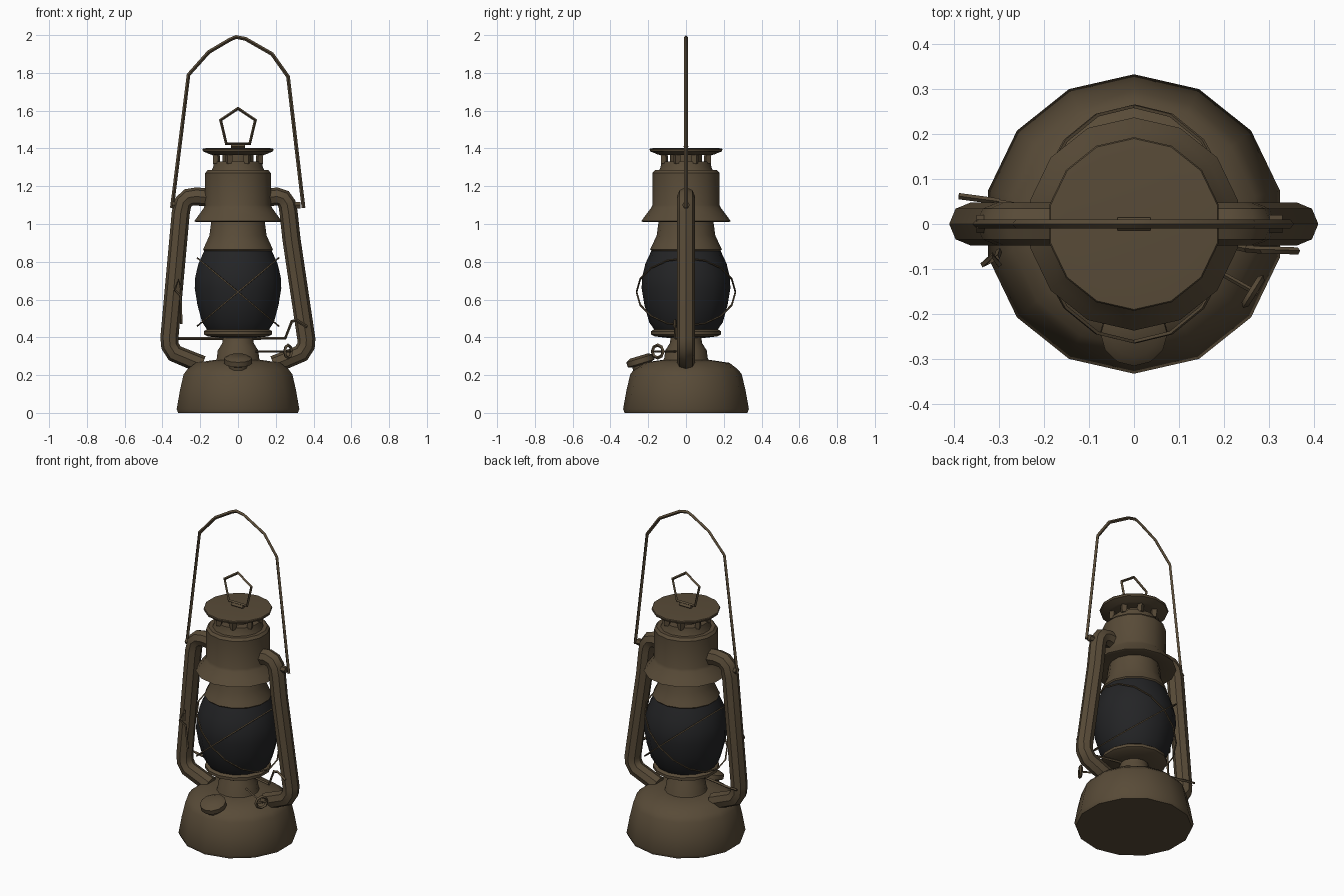
import bpy, bmesh, math
from mathutils import Vector, Matrix

if "Cube" in bpy.data.objects:
    bpy.data.objects.remove(bpy.data.objects["Cube"])


def material(name, rgb):
    m = bpy.data.materials.new(name)
    m.diffuse_color = (*rgb, 1)
    m.use_nodes = True
    m.node_tree.nodes["Principled BSDF"].inputs["Base Color"].default_value = m.diffuse_color
    return m


BRASS = material("aged brown metal", (0.098, 0.07, 0.039))
GLASS = material("dark glass", (0.017, 0.0175, 0.019))


def finish(ob, angle=40):
    bpy.ops.object.select_all(action='DESELECT')
    ob.select_set(True)
    bpy.context.view_layer.objects.active = ob
    bpy.ops.object.shade_smooth_by_angle(angle=math.radians(angle))
    return ob


def lathe(name, profile, mat=BRASS, n=14, matrix=None, angle=40):
    """Revolve (radius, z) points about z and close both ends."""
    bm = bmesh.new()
    rings = []
    for r, z in profile:
        rings.append([bm.verts.new((r * math.sin(2 * math.pi * i / n),
                                    r * math.cos(2 * math.pi * i / n), z)) for i in range(n)])
    for a, b in zip(rings, rings[1:]):
        for i in range(n):
            j = (i + 1) % n
            bm.faces.new((a[i], a[j], b[j], b[i]))
    bm.faces.new(rings[0])
    bm.faces.new(rings[-1])
    bmesh.ops.recalc_face_normals(bm, faces=bm.faces)
    me = bpy.data.meshes.new(name)
    bm.to_mesh(me)
    bm.free()
    ob = bpy.data.objects.new(name, me)
    bpy.context.collection.objects.link(ob)
    me.materials.append(mat)
    if matrix:
        me.transform(matrix)
    return finish(ob, angle)


def tube(name, pts, r, res=0, closed=False, angle=40):
    """Round bar swept along a list of points."""
    cu = bpy.data.curves.new(name, 'CURVE')
    cu.dimensions = '3D'
    cu.bevel_depth = r
    cu.bevel_resolution = res
    cu.use_fill_caps = True
    sp = cu.splines.new('POLY')
    sp.points.add(len(pts) - 1)
    for p, co in zip(sp.points, pts):
        p.co = (*co, 1)
    sp.use_cyclic_u = closed
    cu.materials.append(BRASS)
    ob = bpy.data.objects.new(name, cu)
    bpy.context.collection.objects.link(ob)
    bpy.ops.object.select_all(action='DESELECT')
    ob.select_set(True)
    bpy.context.view_layer.objects.active = ob
    bpy.ops.object.convert(target='MESH')
    return finish(bpy.context.view_layer.objects.active, angle)


def aim(loc, direction):
    q = Vector((0, 0, 1)).rotation_difference(Vector(direction))
    return Matrix.Translation(loc) @ q.to_matrix().to_4x4()


# Fuel tank and burner
lathe("fuel_tank", [(0.325, 0), (0.333, 0.02), (0.315, 0.12), (0.295, 0.205), (0.275, 0.23),
                    (0.23, 0.265), (0.13, 0.28)])
lathe("burner_neck", [(0.125, 0.27), (0.115, 0.29), (0.11, 0.33), (0.085, 0.37), (0.08, 0.41)])
lathe("globe_plate", [(0.08, 0.395), (0.165, 0.405), (0.185, 0.415), (0.185, 0.432), (0.165, 0.445)])

# Glass globe
lathe("glass_globe", [(0.16, 0.43), (0.195, 0.48), (0.22, 0.57), (0.235, 0.66), (0.232, 0.72),
                      (0.215, 0.79), (0.18, 0.865)], GLASS)

# Chimney and hood
lathe("chimney_collar", [(0.18, 0.855), (0.19, 0.865), (0.178, 0.89), (0.155, 0.94), (0.143, 1.03)])
lathe("hood", [(0.14, 1.03), (0.225, 1.01), (0.237, 1.015), (0.215, 1.045), (0.185, 1.085), (0.178, 1.10),
               (0.178, 1.27), (0.165, 1.285)])
lathe("vent_ring", [(0.145, 1.28), (0.135, 1.30), (0.13, 1.33)])
lathe("vent_core", [(0.085, 1.30), (0.085, 1.385)])
for i in range(8):
    a = math.tau * (i + 0.5) / 8
    x, y = 0.122 * math.cos(a), 0.122 * math.sin(a)
    tube(f"vent_post_{i + 1}", [(x, y, 1.32), (x * 1.03, y * 1.03, 1.38)], 0.02)
lathe("top_cap", [(0.135, 1.365), (0.15, 1.368), (0.19, 1.385), (0.193, 1.395), (0.19, 1.40), (0.15, 1.403)])

# Lifting ring on the cap
tube("cap_ring", [(0, 0, 1.612), (0.092, 0, 1.55), (0.062, 0, 1.425), (-0.062, 0, 1.425),
                  (-0.092, 0, 1.55)], 0.009, closed=True)
tube("ring_clip", [(-0.037, 0, 1.41), (0.037, 0, 1.41)], 0.014)

# Carrying handle
tube("carrying_handle", [(x, 0, z) for x, z in
     [(-0.35, 1.085), (-0.335, 1.2), (-0.262, 1.79), (-0.155, 1.91), (-0.045, 1.975), (-0.01, 1.99), (0.04, 1.98),
      (0.18, 1.90), (0.265, 1.78), (0.333, 1.2), (0.347, 1.085)]], 0.01)

# Side air tubes
tube("left_air_tube", [(x, 0, z) for x, z in
     [(-0.16, 1.14), (-0.22, 1.146), (-0.262, 1.14), (-0.29, 1.115), (-0.303, 1.06), (-0.363, 0.40),
      (-0.36, 0.355), (-0.335, 0.315), (-0.19, 0.255)]], 0.048, 2)
tube("right_air_tube", [(x, 0, z) for x, z in
     [(0.16, 1.14), (0.205, 1.146), (0.24, 1.135), (0.26, 1.105), (0.268, 1.06), (0.283, 0.92), (0.362, 0.39),
      (0.36, 0.355), (0.335, 0.315), (0.19, 0.255)]], 0.048, 2)
for s, x in ((-1, 0.335), (1, 0.315)):
    tube("handle_pivot_" + ("left" if s < 0 else "right"), [(s * 0.29, 0, 1.1), (s * (x + 0.015), 0, 1.1)], 0.02, 1)

# Crossed guard wires round the globe
for s, name in ((-1, "guard_wire_falling"), (1, "guard_wire_rising")):
    tube(name, [(0.215 * math.cos(t), 0.262 * math.sin(t), 0.64 + s * 0.18 * math.cos(t))
                for t in (math.tau * i / 16 for i in range(16))], 0.005, closed=True)

# Filler cap
m = aim((0, -0.235, 0.255), (0, -0.3, 1))
lathe("filler_cap", [(0.05, -0.04), (0.052, 0.0), (0.074, 0.008), (0.074, 0.035), (0.05, 0.048)], n=12, matrix=m)

# Wick shaft and knob
d = Vector((0.8, -0.5, 0)).normalized()
tube("wick_shaft", [(0.07, -0.04, 0.325), (0.275, -0.155, 0.325)], 0.006)
side = d.cross(Vector((0, 0, 1)))
c = Vector((0.265, -0.15, 0.325))
tube("wick_knob", [c + side * 0.034 * math.cos(t) + Vector((0, 0, 0.034 * math.sin(t)))
                   for t in (math.tau * i / 8 for i in range(8))], 0.009, closed=True)
tube("knob_spoke", [c - side * 0.034, c + side * 0.034], 0.006)

# Globe lifting lever
tube("lift_lever", [(-0.32, 0.05, 0.395), (-0.1, 0.01, 0.395), (0.1, -0.02, 0.395), (0.25, -0.055, 0.395),
                    (0.285, -0.058, 0.485), (0.31, -0.058, 0.49), (0.365, -0.06, 0.455)], 0.008)
tube("lever_tail", [(-0.39, 0.062, 0.40), (-0.30, 0.05, 0.395)], 0.007)

# Wire hook beside the left tube
tube("wire_hook", [(-0.30, -0.06, 0.47), (-0.305, -0.075, 0.62), (-0.335, -0.09, 0.65), (-0.315, -0.07, 0.705),
                   (-0.30, -0.09, 0.655)], 0.007)
